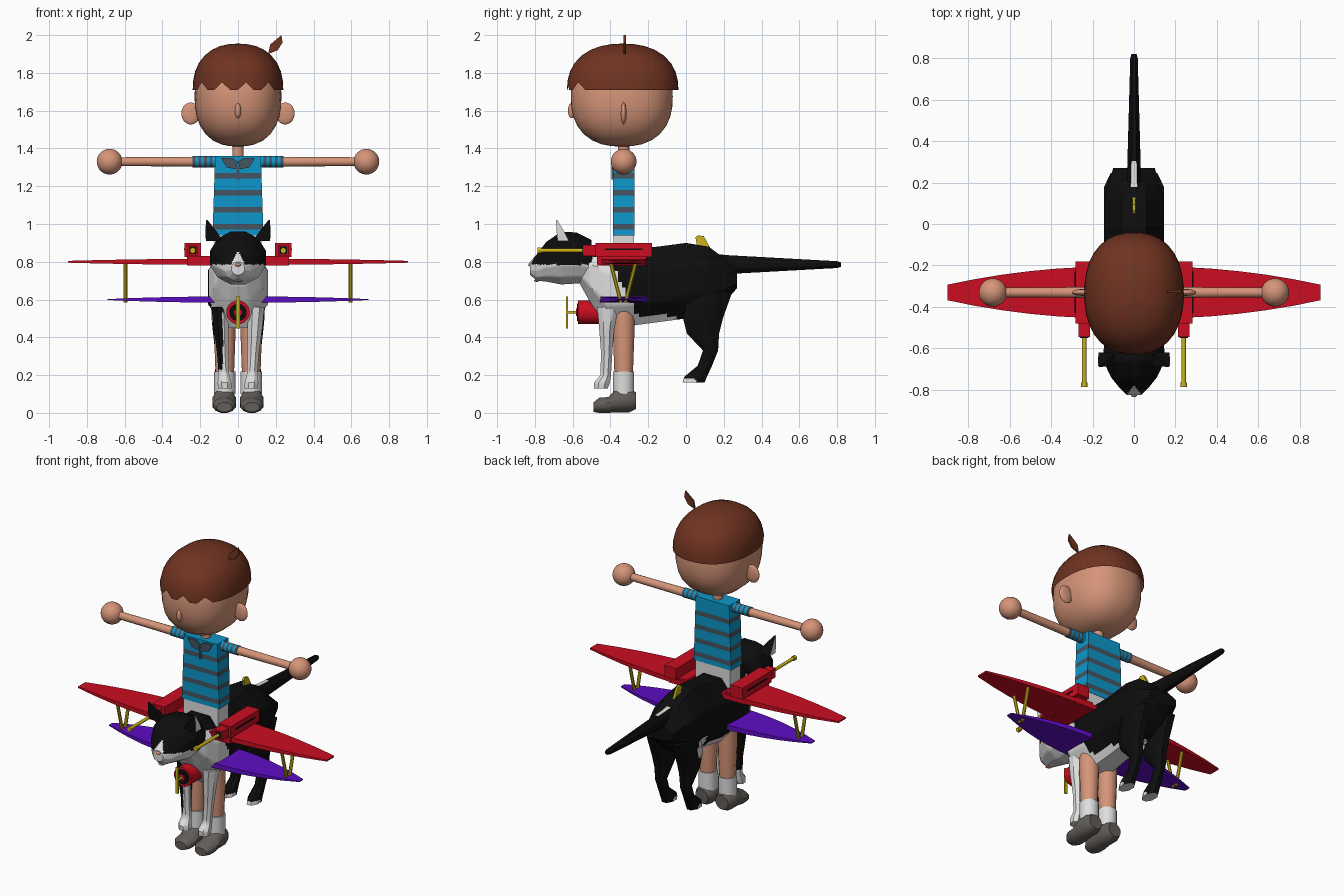
import bpy, bmesh
from math import cos, sin, pi, radians, hypot
from mathutils import Matrix, Vector

if "Cube" in bpy.data.objects:
    bpy.data.objects.remove(bpy.data.objects["Cube"])


def material(name, red, green, blue):
    colour = (red, green, blue, 1)
    mat = bpy.data.materials.new(name)
    mat.use_nodes = True
    mat.diffuse_color = colour
    mat.node_tree.nodes["Principled BSDF"].inputs["Base Color"].default_value = colour
    return mat


SKIN = material("skin", .67, .3, .19)
HAIR = material("hair brown", .16, .033, .015)
BLUE = material("shirt blue", .004, .31, .6)
SLATE = material("stripe slate", .06, .09, .12)
WHITE = material("white", .73, .73, .73)
BLACK = material("fur black", .004, .004, .004)
RED = material("aircraft red", .6, .004, .015)
PURPLE = material("wing purple", .11, .004, .55)
YELLOW = material("metal yellow", .6, .45, .01)
SHOE = material("shoe grey", .12, .11, .1)
CHILD_Y = -.33


def finish(name, bm, mat, side=1, second=None, rule=None, sharp=40):
    """Make the object; faces where rule(centre, normal) holds take the second material."""
    for vert in bm.verts:
        vert.co.x *= side
    bmesh.ops.recalc_face_normals(bm, faces=bm.faces[:])
    for face in bm.faces:
        face.material_index = int(bool(rule and rule(face.calc_center_median(), face.normal)))
    mesh = bpy.data.meshes.new(name)
    bm.to_mesh(mesh)
    bm.free()
    mesh.materials.append(mat)
    if second:
        mesh.materials.append(second)
    mesh.shade_smooth()
    mesh.set_sharp_from_angle(angle=radians(sharp))
    obj = bpy.data.objects.new(name, mesh)
    bpy.context.scene.collection.objects.link(obj)
    return obj


def loft(name, axis, at, rings, mat, sides=8, cuts=0, lean=0, **options):
    """Join rings (position, second centre, radius, other radius) along an axis."""
    bm = bmesh.new()
    grow = 1 / cos(pi / sides)
    loops = []
    for place, centre, radius, *other in rings:
        flat = other[0] if other else radius
        middle = at + lean * (place - rings[0][0])
        loop = []
        for i in range(sides):
            turn = 2 * pi * (i + .5) / sides
            u = middle + radius * grow * cos(turn)
            v = centre + flat * grow * sin(turn)
            loop.append(bm.verts.new({"x": (place, u, v), "y": (u, place, v), "z": (u, v, place)}[axis]))
        loops.append(loop)
    for low, high in zip(loops, loops[1:]):
        for i in range(sides):
            bm.faces.new((low[i - 1], low[i], high[i], high[i - 1]))
    bm.faces.new(loops[0])
    bm.faces.new(loops[-1])
    if cuts:
        bmesh.ops.subdivide_edges(bm, edges=bm.edges[:], cuts=cuts, use_grid_fill=True)
    return finish(name, bm, mat, **options)


def rod(name, x, z, front, back, radius, mat, **options):
    loft(name, "y", x, [(front, z, radius), (back, z, radius)], mat, sides=16, **options)


def box(name, centre, size, mat, **options):
    bm = bmesh.new()
    bmesh.ops.create_cube(bm, size=1)
    bm.transform(Matrix.Translation(centre) @ Matrix.Diagonal((*size, 1)))
    finish(name, bm, mat, **options)


def ball(name, centre, size, mat, power=2, half=False, **options):
    """Ellipsoid, made squarer by a higher power; half keeps only the upper dome."""
    bm = bmesh.new()
    bmesh.ops.create_uvsphere(bm, u_segments=36, v_segments=16, radius=1)
    if half:
        bmesh.ops.delete(bm, geom=[v for v in bm.verts if v.co.z < -.01], context="VERTS")
    for vert in bm.verts:
        vert.co /= sum(abs(c) ** power for c in vert.co) ** (1 / power)
    bm.transform(Matrix.Translation(centre) @ Matrix.Diagonal((*size, 1)))
    return finish(name, bm, mat, sharp=60, **options)


def plate(name, outline, place, thickness, mat, **options):
    """Flat outline, placed by a function and extruded by a vector."""
    bm = bmesh.new()
    face = bm.faces.new([bm.verts.new(place(*point)) for point in outline])
    for part in bmesh.ops.extrude_face_region(bm, geom=[face])["geom"]:
        if isinstance(part, bmesh.types.BMVert):
            part.co += Vector(thickness)
    finish(name, bm, mat, **options)


def pair(make, name, *args, **options):
    make("left_" + name, *args, side=1, **options)
    make("right_" + name, *args, side=-1, **options)


# Child: head, face and bowl-cut hair with a notched fringe
ball("head", (0, -.34, 1.675), (.23, .27, .265), SKIN, power=2.4)
hair = ball("hair", (0, -.335, 1.71), (.24, .295, .245), HAIR, power=2.3, half=True)
fringe = [v for v in hair.data.vertices if v.co.z < 1.72 and v.co.y < -.45]
for vert in sorted(fringe, key=lambda v: v.co.x)[1::3]:
    vert.co.z += .04
plate("hair_tuft", [(.16, 1.9), (.17, 1.95), (.23, 2), (.236, 1.96), (.21, 1.92)],
      lambda x, z: (x, CHILD_Y, z), (0, .012, 0), HAIR)
ball("nose", (0, -.605, 1.6), (.016, .02, .04), SKIN)
pair(ball, "ear", (.25, CHILD_Y, 1.585), (.05, .016, .058), SKIN)

# Child: striped shirt with collar, arms and hands
loft("shirt", "z", 0, [(.94 + .03 * i, CHILD_Y, .135 - .001 * i, .057) for i in range(15)], BLUE, sides=4,
     second=SLATE, rule=lambda c, n: c.z < 1.3 and int((c.z - .94) / .03) % 3 == 1)
pair(plate, "collar", [(0, 1.33), (.03, 1.35), (.09, 1.35), (.06, 1.3), (.01, 1.29)],
     lambda x, z: (x, -.386, z), (0, -.009, 0), SLATE)
box("shirt_placket", (0, -.39, 1.27), (.015, .009, .07), SLATE)
box("shorts", (0, CHILD_Y, .88), (.25, .11, .12), WHITE)
loft("neck", "z", 0, [(1.33, CHILD_Y, .03), (1.44, CHILD_Y, .03)], SKIN, sides=16)
pair(loft, "sleeve", "x", CHILD_Y, [(.12 + .015 * i, 1.33, .03) for i in range(9)], BLUE, sides=12,
     second=SLATE, rule=lambda c, n: int((abs(c.x) - .12) / .015) % 2 == 1)
pair(loft, "arm", "x", CHILD_Y, [(.2, 1.33, .026), (.65, 1.33, .023)], SKIN, sides=16)
pair(ball, "hand", (.68, CHILD_Y, 1.33), (.068, .068, .068), SKIN)

# Child: legs, socks and shoes
pair(loft, "leg", "z", .07, [(.18, CHILD_Y, .048), (.45, CHILD_Y, .058), (.84, CHILD_Y, .058)], SKIN, sides=16)
pair(loft, "sock", "z", .07, [(.1, CHILD_Y, .056), (.22, CHILD_Y, .056)], WHITE, sides=16)
pair(loft, "shoe", "y", .073, [(-.49, .03, .04, .025), (-.46, .04, .06, .04), (-.41, .042, .062, .042),
     (-.37, .065, .062), (-.3, .065, .062), (-.265, .065, .045)], SHOE, sides=12)


# Cat: body with white chest and belly and a patch on the right thigh
def white_fur(c, n):
    dark_shoulder = c.x < -.13 and c.z > .56 and c.y > -.44
    chest = c.z < .82 and c.y + c.z / 2 < 0 and not dark_shoulder
    belly = c.z < .515 and c.y < -.05
    thigh = c.x < 0 and hypot(c.y - .02, c.z - .55) < .065
    return chest or belly or thigh


loft("cat_body", "y", 0, [(-.56, .76, .09, .08), (-.51, .73, .125, .14), (-.42, .665, .16, .215),
     (-.3, .665, .16, .205), (-.15, .68, .145, .2), (0, .7, .145, .2), (.12, .7, .145, .18),
     (.2, .7, .12), (.27, .705, .1, .045)], BLACK, cuts=5, second=WHITE, rule=white_fur)
loft("cat_tail", "y", 0, [(.12, .785, .05, .06), (.22, .785, .034, .05), (.8, .785, .018), (.82, .785, .012)],
     BLACK, cuts=6, second=WHITE, rule=lambda c, n: .18 < c.y < .3 and n.z > .6)

# Cat: head with white muzzle and blaze
loft("cat_head", "y", 0, [(-.825, .765, .035), (-.79, .77, .07), (-.74, .8, .11, .105),
     (-.66, .82, .148, .14), (-.58, .82, .145, .135), (-.5, .8, .115)], BLACK, sides=12, cuts=5, second=WHITE,
     rule=lambda c, n: c.z < .785 or c.y < -.7 and abs(c.x) + c.z / 2 < .43)
ball("cat_nose", (0, -.823, .785), (.016, .012, .01), SKIN)
ball("cat_mouth", (0, -.79, .7), (.02, .015, .006), SKIN)
pair(loft, "cat_ear", "z", .125, [(.91, -.65, .045, .03), (.96, -.665, .03, .02), (1.02, -.685, .004)], BLACK,
     sides=4, lean=.36, second=WHITE, rule=lambda c, n: n.x * c.x > 0 and abs(n.x) > .6)

# Cat: legs
pair(loft, "cat_front_leg", "z", .07, [(.13, -.45, .036), (.16, -.445, .036, .042), (.2, -.425, .028),
     (.32, -.42, .03), (.45, -.42, .04), (.56, -.41, .045, .06)], WHITE, cuts=3, lean=.06,
     second=BLACK, rule=lambda c, n: c.z > .22 and (c.x < -.08 or c.x < 0 and c.y > -.42))
pair(loft, "cat_hind_leg", "z", .09, [(.16, .04, .036, .058), (.19, .05, .036, .06), (.25, .1, .028, .038),
     (.33, .13, .032, .04), (.42, .09, .042, .085), (.5, .09, .05, .105), (.64, .13, .055, .115)],
     BLACK, cuts=3, second=WHITE, rule=lambda c, n: c.z < .18 and c.y < .05 or white_fur(c, n) and c.x < 0)


# Biplane wings narrowing towards the tip, with V struts
def wing(name, span, height, tip, mat, **options):
    rings = []
    for i in range(7):
        narrow = 1 - (1 - tip) * (i / 6) ** 2
        rings.append((.1 + (span - .1) * i / 6, height, .125 * narrow, .016 * narrow))
    loft(name, "x", CHILD_Y, rings, mat, sides=4, sharp=20, **options)


pair(wing, "upper_wing", .9, .8, .3, RED)
pair(wing, "lower_wing", .69, .6, .15, PURPLE)
pair(loft, "front_strut", "z", .595, [(.585, -.345, .01), (.8, -.4, .01)], YELLOW)
pair(loft, "rear_strut", "z", .595, [(.585, -.32, .01), (.8, -.265, .01)], YELLOW)

# Guns on the wing roots
pair(box, "gun_mount", (.205, -.34, .805), (.13, .26, .05), RED)
pair(box, "gun_housing", (.24, CHILD_Y, .863), (.086, .3, .075), RED)
pair(box, "gun_front", (.24, -.51, .86), (.055, .07, .06), RED)
pair(box, "gun_muzzle_plate", (.24, -.545, .86), (.04, .008, .04), BLACK)
pair(box, "gun_slot", (.283, CHILD_Y, .866), (.008, .2, .008), BLACK)
pair(rod, "gun_barrel", .24, .86, -.78, -.54, .01, YELLOW)
pair(rod, "gun_barrel_tip", .24, .86, -.785, -.765, .015, YELLOW)

# Engine and propeller on the chest
rod("engine", 0, .532, -.572, -.43, .062, RED)
rod("engine_face", 0, .532, -.578, -.57, .046, BLACK)
rod("engine_hub", 0, .532, -.583, -.57, .02, RED)
rod("propeller_shaft", 0, .532, -.63, -.57, .007, YELLOW)
box("propeller", (0, -.63, .532), (.02, .008, .17), YELLOW)

# Small fin on the cat's back
plate("back_fin", [(.06, .88), (.05, .93), (.065, .94), (.095, .935), (.13, .87)],
      lambda y, z: (-.007, y, z), (.014, 0, 0), YELLOW)
